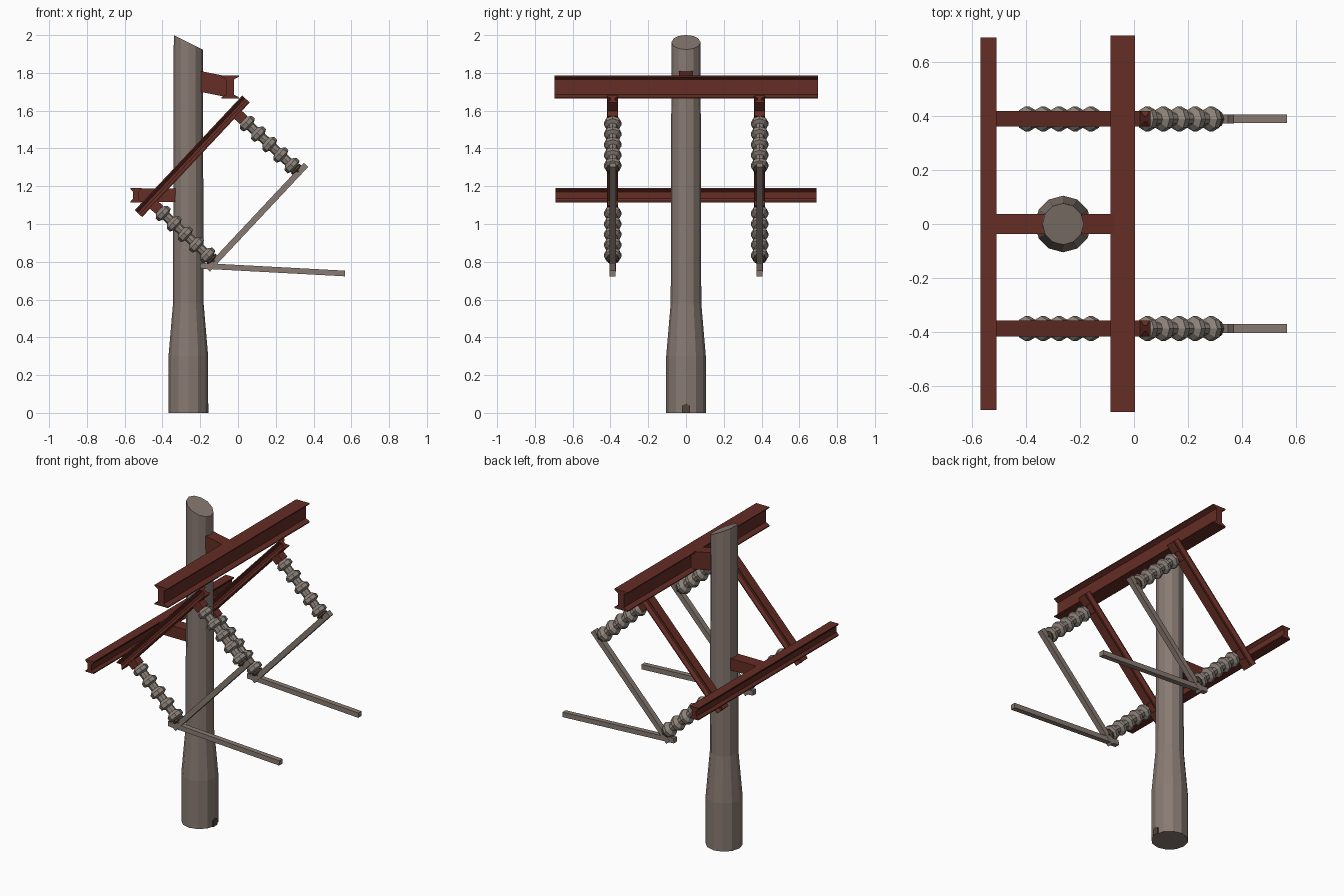
import bpy, bmesh, math
from mathutils import Vector, Matrix

if "Cube" in bpy.data.objects:
    bpy.data.objects.remove(bpy.data.objects["Cube"])


def material(name, rgb):
    m = bpy.data.materials.new(name)
    m.diffuse_color = (*rgb, 1)
    m.use_nodes = True
    m.node_tree.nodes["Principled BSDF"].inputs["Base Color"].default_value = m.diffuse_color
    return m


POLE = material("weathered_grey", (0.245, 0.195, 0.168))
CERAMIC = material("ceramic_grey", (0.265, 0.225, 0.195))
RUST = material("rust_red", (0.13, 0.026, 0.018))
BROWN = material("dark_brown", (0.085, 0.06, 0.04))


def finish(name, bm, mat):
    bmesh.ops.recalc_face_normals(bm, faces=bm.faces)
    me = bpy.data.meshes.new(name)
    bm.to_mesh(me)
    bm.free()
    me.materials.append(mat)
    ob = bpy.data.objects.new(name, me)
    bpy.context.collection.objects.link(ob)
    return ob


def frame(p0, p1, up):
    """Matrix with local z along p0->p1 and local y close to up."""
    z = (p1 - p0).normalized()
    x = Vector(up).cross(z).normalized()
    y = z.cross(x)
    m = Matrix((x, y, z)).transposed().to_4x4()
    m.translation = p0
    return m


def extrude(name, profile, p0, p1, up, mat):
    """Sweep a closed 2D profile straight from p0 to p1."""
    p0, p1 = Vector(p0), Vector(p1)
    m, length = frame(p0, p1, up), (p1 - p0).length
    bm = bmesh.new()
    rings = [[bm.verts.new(m @ Vector((a, b, t))) for a, b in profile] for t in (0, length)]
    bm.faces.new(rings[0])
    bm.faces.new(rings[1])
    n = len(profile)
    for i in range(n):
        j = (i + 1) % n
        bm.faces.new((rings[0][i], rings[0][j], rings[1][j], rings[1][i]))
    return finish(name, bm, mat)


def rect(w, h):
    return [(-w / 2, -h / 2), (w / 2, -h / 2), (w / 2, h / 2), (-w / 2, h / 2)]


def i_section(w, h, web):
    """I profile whose flanges taper to thin tips."""
    a, b, t = w / 2, h / 2, web / 2
    q = [(a, b), (a, b - 0.006), (t, b - 0.02)]
    right = q + [(x, -y) for x, y in reversed(q)]
    return right + [(-x, y) for x, y in reversed(right)]


def lathe(name, profile, p0, p1, sides, mat):
    """Turn (distance, radius) pairs around the axis p0->p1."""
    m = frame(Vector(p0), Vector(p1), (0, 1, 0))
    bm = bmesh.new()
    rings = []
    for t, r in profile:
        rings.append([bm.verts.new(m @ Vector((r * math.cos(k), r * math.sin(k), t)))
                      for k in (2 * math.pi * i / sides for i in range(sides))])
    bm.faces.new(rings[0])
    bm.faces.new(rings[-1])
    for lo, hi in zip(rings, rings[1:]):
        for i in range(sides):
            j = (i + 1) % sides
            bm.faces.new((lo[i], lo[j], hi[j], hi[i]))
    return finish(name, bm, mat)


# Pole with a thick foot and a slanted top
PX = -0.263
pole = lathe("pole", [(0, 0.105), (0.3, 0.105), (0.58, 0.081), (1.96, 0.077)],
             (PX, 0, 0), (PX, 0, 1), 12, POLE)
for v in pole.data.vertices:
    if v.co.z > 1.9:
        v.co.z = 1.962 - (v.co.x - PX) * 0.5
extrude("pole_foot_mark", [(-0.02, -0.02), (0.02, -0.02), (0.02, 0.018), (0, 0.03), (-0.02, 0.018)],
        (-0.166, 0, 0.02), (-0.156, 0, 0.02), (0, 0, 1), BROWN)

# Two cross beams and the brackets that hold them
extrude("upper_cross_beam", i_section(0.092, 0.12, 0.04), (-0.042, -0.697, 1.725),
        (-0.042, 0.7, 1.725), (0, 0, 1), RUST)
extrude("lower_cross_beam", i_section(0.058, 0.075, 0.03), (-0.54, -0.69, 1.152),
        (-0.54, 0.692, 1.152), (0, 0, 1), RUST)
extrude("upper_bracket", rect(0.076, 0.108), (-0.24, 0, 1.763), (-0.045, 0, 1.724), (0, 0, 1), RUST)
extrude("lower_bracket", rect(0.076, 0.073), (-0.54, 0, 1.152), (-0.3, 0, 1.152), (0, 0, 1), RUST)

# Slanted frames: D runs up the slanted beam, N points out along the insulators
O = Vector((-0.527, 0, 1.055))
D = Vector((0.684, 0, 0.729)).normalized()
N = Vector((D.z, 0, -D.x))

# Insulator silhouette: five sheds on a neck
sheds = [(0.055, 0.024)]
for i in range(5):
    c = 0.094 + i * 0.081
    sheds += [(c - 0.027, 0.025), (c - 0.010, 0.046), (c + 0.012, 0.046), (c + 0.022, 0.025)]
fitting = [(0.438, 0.022), (0.442, 0.034), (0.452, 0.034), (0.458, 0.02), (0.468, 0.02)]

for side, y in (("left", -0.388), ("right", 0.39)):
    o = O + Vector((0, y, 0))
    extrude(f"slanted_beam_{side}", i_section(0.058, 0.054, 0.022), o, o + D * 0.832, N, RUST)
    for level, s in (("lower", 0.09), ("upper", 0.742)):
        a = o + D * s
        extrude(f"{level}_mount_{side}", rect(0.054, 0.058), a + N * 0.02, a + N * 0.066, D, RUST)
        lathe(f"{level}_insulator_{side}", sheds, a, a + N, 8, CERAMIC)
        lathe(f"{level}_end_fitting_{side}", fitting, a, a + N, 8, BROWN)
    # Conductor bars
    extrude(f"slanted_bar_{side}", rect(0.034, 0.032), o + N * 0.47 + D * 0.035,
            o + N * 0.47 + D * 0.795, N, POLE)
    extrude(f"long_bar_{side}", rect(0.032, 0.03), (-0.2, y, 0.779), (0.567, y, 0.738),
            (0, 0, 1), POLE)
